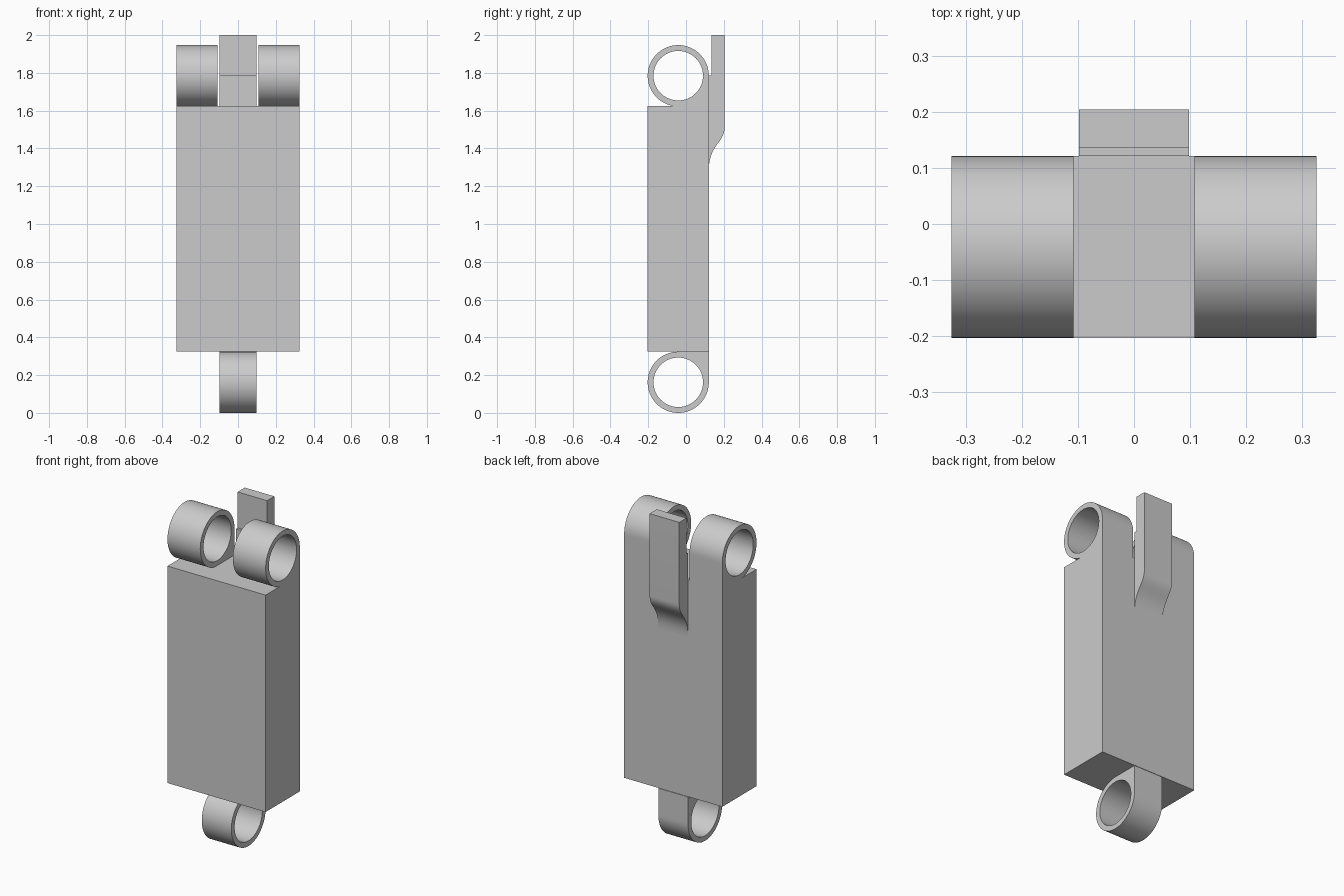
import bpy, bmesh, math
from mathutils import Vector
from mathutils.geometry import interpolate_bezier

if "Cube" in bpy.data.objects:
    bpy.data.objects.remove(bpy.data.objects["Cube"])

FRONT, BACK = -0.203, 0.121      # body depth
HALF_W = 0.325                   # body half width
BOTTOM, TOP = 0.326, 1.625       # body height range
R_OUT, R_IN = 0.162, 0.131       # hinge knuckle radii
AXIS_Y = BACK - R_OUT
TAB_W = 0.098

grey = bpy.data.materials.new("grey_metal")
grey.diffuse_color = (0.6, 0.6, 0.6, 1)
grey.use_nodes = True
grey.node_tree.nodes["Principled BSDF"].inputs["Base Color"].default_value = grey.diffuse_color


def finish(name, bm):
    """Turn a bmesh into a shaded object."""
    bmesh.ops.recalc_face_normals(bm, faces=bm.faces)
    mesh = bpy.data.meshes.new(name)
    bm.to_mesh(mesh)
    bm.free()
    mesh.materials.append(grey)
    obj = bpy.data.objects.new(name, mesh)
    bpy.context.collection.objects.link(obj)
    bpy.ops.object.select_all(action='DESELECT')
    obj.select_set(True)
    bpy.context.view_layer.objects.active = obj
    bpy.ops.object.shade_smooth_by_angle(angle=math.radians(30))
    return obj


def prism(name, profile, x0, x1):
    """Extrude a closed (y, z) profile along x."""
    bm = bmesh.new()
    face = bm.faces.new([bm.verts.new((x0, y, z)) for y, z in profile])
    ext = bmesh.ops.extrude_face_region(bm, geom=[face])
    verts = [g for g in ext["geom"] if isinstance(g, bmesh.types.BMVert)]
    bmesh.ops.translate(bm, verts=verts, vec=(x1 - x0, 0, 0))
    return finish(name, bm)


def knuckle(name, x0, x1, z, side, n=72):
    """Hinge ring; the back quadrant towards the body is squared off.
    side = -1 when the body is below, 1 when it is above."""
    bm = bmesh.new()
    rings = []
    for i in range(n):
        a = 2 * math.pi * i / n
        c, s = math.cos(a), math.sin(a)
        r = R_OUT
        if c > 1e-6 and s * side > 1e-6:
            r = R_OUT / max(abs(c), abs(s))
        rings.append([bm.verts.new((x, AXIS_Y + rad * c, z + rad * s))
                      for x, rad in ((x0, r), (x1, r), (x1, R_IN), (x0, R_IN))])
    for i in range(n):
        a, b = rings[i], rings[(i + 1) % n]
        for k in range(4):
            m = (k + 1) % 4
            bm.faces.new((a[k], a[m], b[m], b[k]))
    return finish(name, bm)


# Main block
prism("body", [(FRONT, BOTTOM), (BACK, BOTTOM), (BACK, TOP), (FRONT, TOP)],
      -HALF_W, HALF_W)

# Two upper knuckles and one lower knuckle
Z_UP = TOP + R_OUT - 0.002
knuckle("upper_knuckle_left", -HALF_W, -0.108, Z_UP, -1)
knuckle("upper_knuckle_right", 0.108, HALF_W, Z_UP, -1)
knuckle("lower_knuckle", -TAB_W, TAB_W, R_OUT, 1)

# Back tab: S-curved foot, straight blade and a small step at the knuckle axis
curve = interpolate_bezier(Vector((BACK, 1.285)), Vector((BACK, 1.42)),
                           Vector((0.204, 1.43)), Vector((0.204, 1.51)), 20)
tab = [(p[0], p[1]) for p in curve]
tab += [(0.204, 2.0), (0.136, 2.0), (0.136, Z_UP), (BACK, Z_UP)]
prism("back_tab", tab, -TAB_W, TAB_W)
